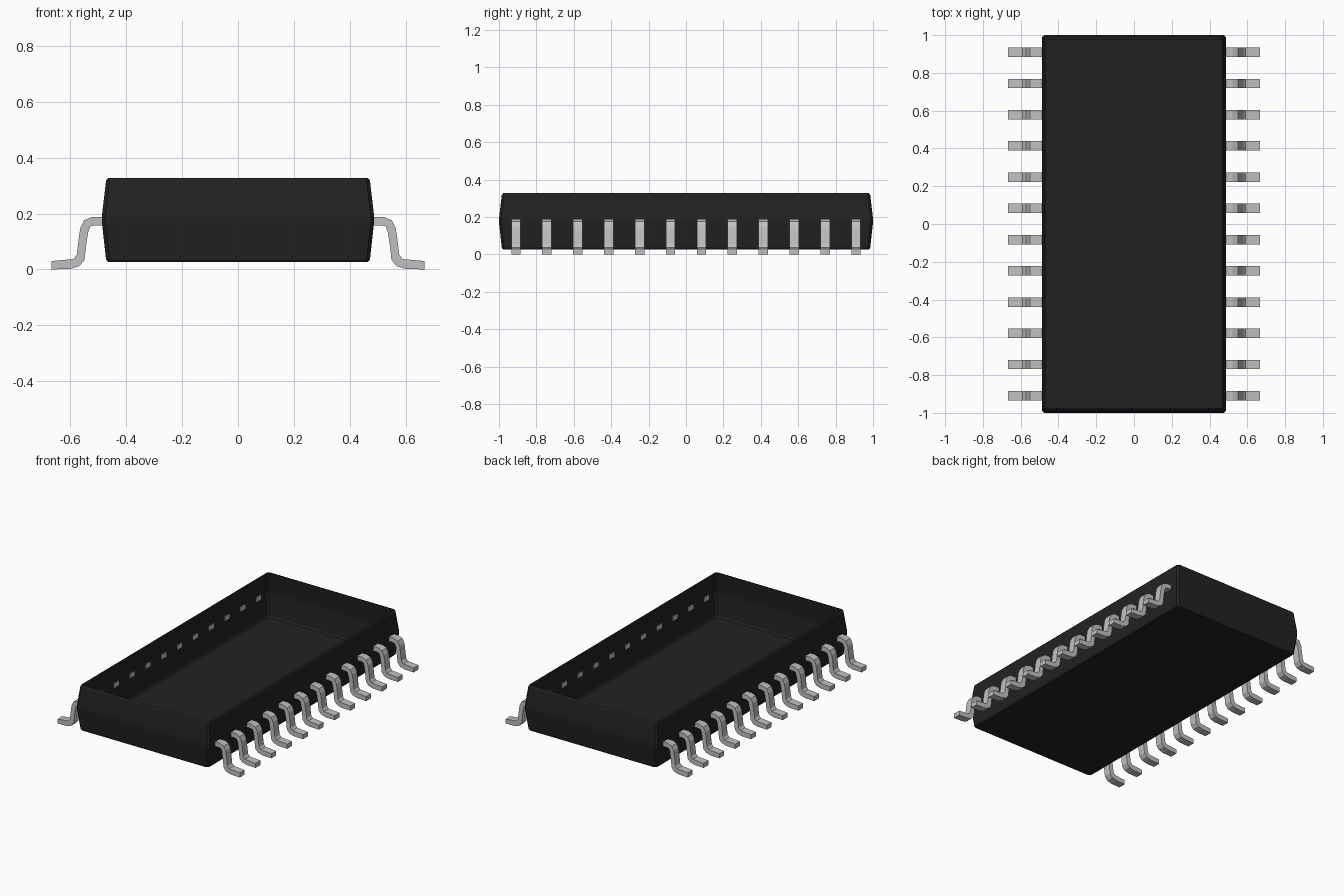
import bpy
import bmesh

cube = bpy.data.objects.get("Cube")
if cube:
    bpy.data.objects.remove(cube)


def material(name, value, roughness):
    mat = bpy.data.materials.new(name)
    mat.use_nodes = True
    colour = (value, value, value, 1)
    mat.diffuse_color = colour
    shader = mat.node_tree.nodes["Principled BSDF"]
    shader.inputs["Base Color"].default_value = colour
    shader.inputs["Roughness"].default_value = roughness
    return mat


def add_object(name, bm, mat):
    mesh = bpy.data.meshes.new(name)
    bm.to_mesh(mesh)
    bm.free()
    mesh.materials.append(mat)
    obj = bpy.data.objects.new(name, mesh)
    bpy.context.collection.objects.link(obj)
    return obj


black = material("black plastic", 0.016, 0.6)
metal = material("grey metal", 0.53, 0.5)

# Housing: thin open-topped shell, bulging at mid height, with chamfered corners
HALF_X, HALF_Y, CHAMFER = 0.487, 1.0, 0.012
SECTIONS = [(0.027, 0.022), (0.036, 0.015), (0.17, 0), (0.19, 0), (0.318, 0.015), (0.327, 0.022)]


def ring(bm, z, inset):
    x, y, c = HALF_X - inset, HALF_Y - inset, CHAMFER
    outline = []
    for sx, sy in ((1, 1), (-1, 1), (-1, -1), (1, -1)):
        pair = [(sx * x, sy * (y - c), z), (sx * (x - c), sy * y, z)]
        outline += pair if sx == sy else pair[::-1]
    return [bm.verts.new(p) for p in outline]


bm = bmesh.new()
rings = [ring(bm, z, inset) for z, inset in SECTIONS]
for low, high in zip(rings, rings[1:]):
    for i in range(len(low)):
        j = (i + 1) % len(low)
        bm.faces.new((low[i], low[j], high[j], high[i]))
bm.faces.new(rings[0][::-1])
add_object("housing", bm, black)

# Leads: bent gull-wing profile, extruded across its width
PROFILE = [
    (0.484, 0.158), (0.511, 0.158), (0.528, 0.154), (0.536, 0.133), (0.543, 0.087),
    (0.549, 0.034), (0.567, 0.012), (0.6, 0.002), (0.667, 0), (0.667, 0.03),
    (0.589, 0.037), (0.577, 0.052), (0.568, 0.123), (0.564, 0.148), (0.55, 0.176),
    (0.521, 0.188), (0.484, 0.188),
]
COUNT, PITCH, WIDTH = 12, 0.1653, 0.05


def add_lead(name, side, y):
    bm = bmesh.new()
    face = bm.faces.new([bm.verts.new((side * x, y - WIDTH / 2, z)) for x, z in PROFILE])
    out = bmesh.ops.extrude_face_region(bm, geom=[face], use_keep_orig=True)
    moved = [v for v in out["geom"] if isinstance(v, bmesh.types.BMVert)]
    bmesh.ops.translate(bm, verts=moved, vec=(0, WIDTH, 0))
    bmesh.ops.recalc_face_normals(bm, faces=bm.faces)
    add_object(name, bm, metal)


for side, label in ((1, "left"), (-1, "right")):
    for i in range(COUNT):
        add_lead(f"{label}_lead_{i + 1}", side, (i - (COUNT - 1) / 2) * PITCH)
